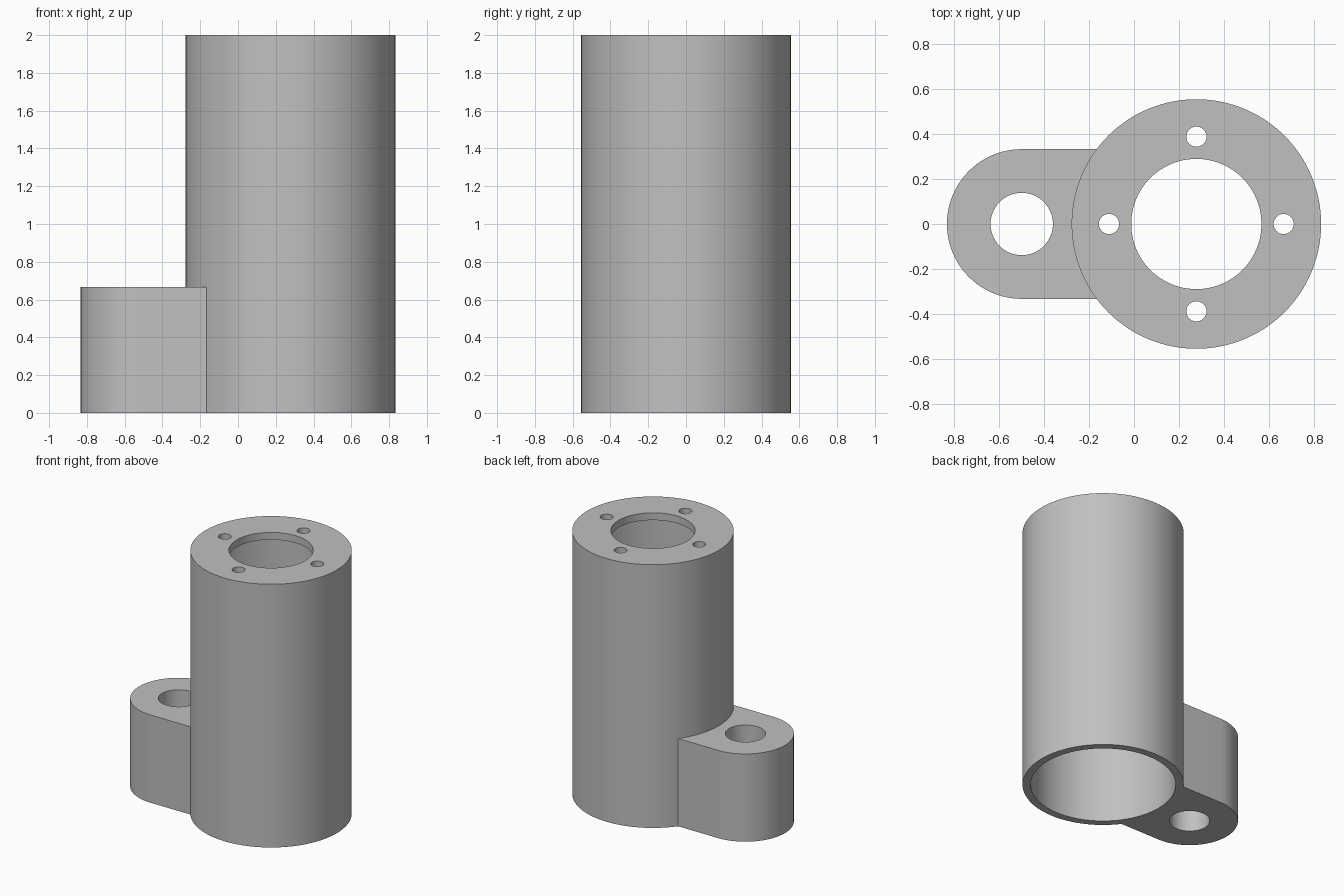
import bpy
import bmesh
import math

if "Cube" in bpy.data.objects:
    bpy.data.objects.remove(bpy.data.objects["Cube"], do_unlink=True)

# Main dimensions
U = 1 / 18                      # one wall thickness
BARREL_X, BARREL_R, HEIGHT = 5 * U, 10 * U, 2.0
LUG_X, LUG_R, LUG_H = -9 * U, 6 * U, 12 * U
BORE_R, BOLT_CIRCLE, BOLT_R = 0.29, 7 * U, 0.045

grey = bpy.data.materials.new("plain grey")
grey.use_nodes = True
colour = (0.53, 0.53, 0.53, 1)
grey.diffuse_color = colour
grey.node_tree.nodes["Principled BSDF"].inputs["Base Color"].default_value = colour


def prism(name, outline, z0, z1):
    """Extrude a closed outline of (x, y) points from z0 to z1."""
    bm = bmesh.new()
    base = bm.faces.new([bm.verts.new((x, y, z0)) for x, y in outline])
    top = bmesh.ops.extrude_face_region(bm, geom=[base])["geom"]
    bmesh.ops.translate(bm, vec=(0, 0, z1 - z0),
                        verts=[v for v in top if isinstance(v, bmesh.types.BMVert)])
    bmesh.ops.recalc_face_normals(bm, faces=bm.faces)
    mesh = bpy.data.meshes.new(name)
    bm.to_mesh(mesh)
    bm.free()
    mesh.materials.append(grey)
    obj = bpy.data.objects.new(name, mesh)
    bpy.context.collection.objects.link(obj)
    return obj


def circle(x, y, r, sides=48):
    return [(x + r * math.cos(2 * math.pi * i / sides),
             y + r * math.sin(2 * math.pi * i / sides)) for i in range(sides)]


def combine(target, tool, operation):
    """Apply a boolean to the target and discard the tool."""
    tool.hide_render = True
    mod = target.modifiers.new(operation, "BOOLEAN")
    mod.operation, mod.solver, mod.object = operation, "EXACT", tool
    bpy.ops.object.select_all(action="DESELECT")
    bpy.context.view_layer.objects.active = target
    target.select_set(True)
    bpy.ops.object.modifier_apply(modifier=mod.name)
    bpy.data.objects.remove(tool, do_unlink=True)


# Barrel with the rounded mounting lug fused to its side
housing = prism("housing", circle(BARREL_X, 0, BARREL_R, 128), 0, HEIGHT)
arc = [math.pi * (0.5 + i / 48) for i in range(49)]
lug_outline = [(LUG_X + LUG_R * math.cos(a), LUG_R * math.sin(a)) for a in arc]
lug_outline += [(BARREL_X, -LUG_R), (BARREL_X, LUG_R)]
combine(housing, prism("mounting_lug", lug_outline, 0, LUG_H), "UNION")

# Hollow inside, open at the bottom and closed by the end plate
cavity = circle(BARREL_X, 0, BARREL_R - U, 128)
combine(housing, prism("cavity_cutter", cavity, -U, HEIGHT - U), "DIFFERENCE")

# Bore, bolt holes and lug hole
holes = [(BARREL_X, 0, BORE_R, HEIGHT - 2 * U, HEIGHT + U, 96),
         (LUG_X, 0, 2.5 * U, -U, LUG_H + U, 64)]
for k in range(4):
    a = k * math.pi / 2
    holes.append((BARREL_X + BOLT_CIRCLE * math.cos(a), BOLT_CIRCLE * math.sin(a),
                  BOLT_R, HEIGHT - 2 * U, HEIGHT + U, 32))
for x, y, r, z0, z1, sides in holes:
    combine(housing, prism("hole_cutter", circle(x, y, r, sides), z0, z1), "DIFFERENCE")

# Smooth curved walls, sharp rims
bpy.ops.object.shade_smooth_by_angle(angle=math.radians(30))
